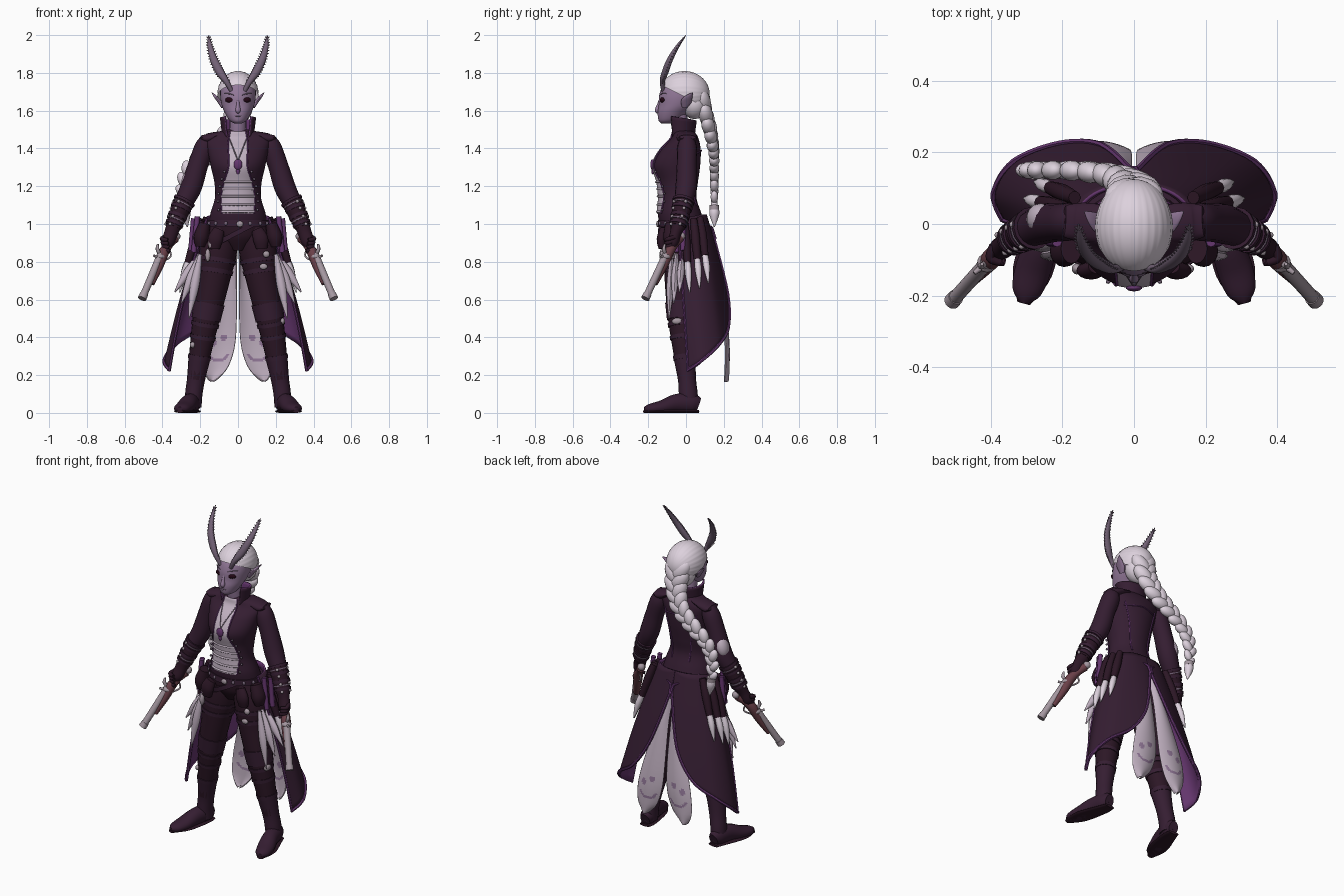
import bpy, bmesh, math
from mathutils import Vector, Matrix

cube = bpy.data.objects.get("Cube")
if cube:
    bpy.data.objects.remove(cube)


def material(name, code):
    lin = [(int(code[i:i + 2], 16) / 255) ** 2.2 for i in (0, 2, 4)] + [1]
    m = bpy.data.materials.new(name)
    m.use_nodes = True
    m.diffuse_color = lin
    m.node_tree.nodes["Principled BSDF"].inputs["Base Color"].default_value = lin
    return m


COAT = material("dark plum cloth", "382335")
LEATHER = material("dark leather", "301d2a")
LINING = material("purple lining", "65396e")
SKIN = material("violet skin", "927898")
HAIR = material("white hair", "dcd0dc")
PALE = material("pale silk", "bfafbf")
HORN = material("grey horn", "726275")
METAL = material("dull metal", "a3969f")
WOOD = material("red brown wood", "6a424a")
EYE = material("dark eye", "28101c")


def smooth(pts, steps=5):
    """Catmull-Rom through tuples of any size."""
    if len(pts) < 3:
        return [tuple(p) for p in pts]
    p = [pts[0]] + list(pts) + [pts[-1]]
    out = []
    for k in range(1, len(p) - 2):
        for s in range(steps):
            t = s / steps
            out.append(tuple(0.5 * (2 * b + (c - a) * t + (2 * a - 5 * b + 4 * c - d) * t * t
                                    + (3 * b - a - 3 * c + d) * t ** 3)
                             for a, b, c, d in zip(p[k - 1], p[k], p[k + 1], p[k + 2])))
    return out + [tuple(pts[-1])]


def at(path, t):
    i = min(int(t * (len(path) - 1)), len(path) - 2)
    return Vector(path[i]).lerp(Vector(path[i + 1]), t * (len(path) - 1) - i)


def add_sweep(bm, pts, sides=16, ref=(0, 1, 0), steps=5, level=False):
    """Loft ellipses along points (x, y, z, radius[, second radius])."""
    path = smooth([tuple(p) if len(p) == 5 else (*p, p[3]) for p in pts], steps)
    pos = [Vector(p[:3]) for p in path]
    rings = []
    for i, p in enumerate(path):
        t = (pos[min(i + 1, len(pos) - 1)] - pos[max(i - 1, 0)]).normalized()
        if level:
            t = Vector((0, 0, 1))
        a = Vector(ref).cross(t).normalized()
        b = t.cross(a)
        ring = []
        for k in range(sides):
            w = math.tau * k / sides
            q = pos[i] + a * math.cos(w) * p[3] + b * math.sin(w) * p[4]
            q.z = max(q.z, 0)
            ring.append(bm.verts.new(q))
        rings.append(ring)
    for r, s in zip(rings, rings[1:]):
        for k in range(sides):
            n = (k + 1) % sides
            bm.faces.new((r[k], r[n], s[n], s[k]))
    bm.faces.new(rings[0][::-1])
    bm.faces.new(rings[-1])


def finish(bm, name, mats, mirror=False, shell=0, inner=0):
    me = bpy.data.meshes.new(name)
    bm.to_mesh(me)
    bm.free()
    ob = bpy.data.objects.new(name, me)
    bpy.context.collection.objects.link(ob)
    for m in mats if isinstance(mats, tuple) else (mats,):
        me.materials.append(m)
    if shell:
        s = ob.modifiers.new("shell", "SOLIDIFY")
        s.thickness, s.material_offset, s.material_offset_rim = shell, inner, inner
    if mirror:
        ob.modifiers.new("mirror", "MIRROR")
    ob.select_set(True)
    bpy.context.view_layer.objects.active = ob


def sweeps(name, mat, paths, mirror=False, **kw):
    bm = bmesh.new()
    for p in paths:
        add_sweep(bm, p, **kw)
    finish(bm, name, mat, mirror)


def blobs(name, mat, items, mirror=False):
    bm = bmesh.new()
    for loc, scale, *rot in items:
        turn = rot[0] if rot else Matrix.Identity(4)
        bmesh.ops.create_uvsphere(bm, u_segments=14, v_segments=9, radius=1,
                                  matrix=Matrix.Translation(loc) @ turn @ Matrix.Diagonal((*scale, 1)))
    finish(bm, name, mat, mirror)


def sheet(name, mats, fn, nu, nv, mirror=False, shell=0, inner=0, rule=None):
    bm = bmesh.new()
    g = [[bm.verts.new(fn(i / nu, j / nv)) for j in range(nv + 1)] for i in range(nu + 1)]
    for i in range(nu):
        for j in range(nv):
            f = bm.faces.new((g[i][j], g[i][j + 1], g[i + 1][j + 1], g[i + 1][j]))
            if rule:
                f.material_index = rule((i + .5) / nu, (j + .5) / nv)
    finish(bm, name, mats, mirror, shell, inner)


def bands(name, mat, path, ts, grow, half):
    """Straps wrapped round a limb path at fractions ts."""
    fine = smooth([p if len(p) == 5 else (*p, p[3]) for p in path])
    out = []
    for t in ts:
        ends = [at(fine, max(0, min(1, t + s * half))) for s in (-1, 1)]
        out.append([(*e[:3], e[3] + grow, e[4] + grow) for e in ends])
    sweeps(name, mat, out, True)


# Jacket body
body = [(0, -.02, 1.0, .155, .12), (0, -.035, 1.06, .145, .115), (0, -.045, 1.14, .122, .1),
        (0, -.045, 1.22, .125, .108), (0, -.05, 1.31, .145, .125), (0, -.03, 1.39, .16, .108),
        (0, -.008, 1.45, .165, .075), (0, -.012, 1.485, .11, .06), (0, -.015, 1.5, .06, .045)]
sweeps("jacket", COAT, [body], sides=48, steps=8, level=True)
body_fine = smooth(body, 8)


def torso(x, z, lift=.004, side=-1):
    k = next(i for i, q in enumerate(body_fine) if q[2] > z)
    lo, hi = Vector(body_fine[k - 1]), Vector(body_fine[k])
    q = lo.lerp(hi, (z - lo.z) / (hi.z - lo.z))
    return Vector((x, q[1] + side * (q[4] * math.sqrt(max(0, 1 - (x / q[3]) ** 2)) + lift), z))


# Open front, frilled shirt, jacket edging, back seams and pendant
opening = smooth([(.042, 1.49), (.052, 1.43), (.05, 1.37), (.05, 1.3), (.075, 1.22), (.09, 1.14), (.085, 1.055)])


def shirt(u, v):
    w, z = at(opening, v)
    return torso((2 * u - 1) * w, z)


sheet("shirt_front", PALE, shirt, 16, 48)
sweeps("shirt_frills", PALE, [[(*shirt(u / 8, v), .006) for u in range(9)]
                              for v in (.66, .74, .82, .9, .97)], sides=8, steps=1)
sweeps("jacket_edging", LINING, [[(*shirt(1, v / 20), .004) for v in range(21)]], True, sides=8, steps=1)
sweeps("back_seams", LINING, [[(*torso(.06 + .05 * (k / 10) ** 2, 1.1 + k * .03, .003, 1), .0045) for k in range(11)],
                              [(*torso(k * .028, 1.39 - k * .004, .003, 1), .004) for k in range(5)]],
       True, sides=6, steps=1)
blobs("jacket_buttons", HORN, [(shirt(1, .55 + k * .08) + Vector((.016, .003, 0)), (.007, .006, .007))
                               for k in range(6)], True)
sweeps("necklace", HORN, [[(*torso(.045 - k * .009, 1.45 - k * .023, .004), .003) for k in range(6)]],
       True, sides=6)
blobs("pendant", LINING, [(torso(0, 1.315), (.023, .01, .028)), (torso(0, 1.28), (.01, .008, .018))])


# High collar, lined inside
def collar(u, v):
    w = math.radians(-132 + 264 * u)
    r = .082 + .014 * v
    return (r * math.sin(w), -.025 + r * math.cos(w) * .85, 1.455 + v * (.09 + .025 * abs(2 * u - 1)))


sheet("collar", (COAT, LINING), collar, 32, 6, shell=.01, inner=1)
sweeps("neck", SKIN, [[(0, -.015, 1.44, .05, .045), (0, -.03, 1.5, .045), (0, -.04, 1.58, .045)]], level=True)

# Sleeves, bracers, gloves
arm = [(.16, .005, 1.455, .036), (.178, .006, 1.405, .052), (.212, .004, 1.31, .053),
       (.25, 0, 1.19, .056), (.3, -.02, 1.09, .046), (.345, -.045, .98, .036)]
sweeps("sleeves", COAT, [arm], True)
sweeps("shoulder_points", COAT, [[(.07, 0, 1.48, .014, .05), (.13, .004, 1.462, .024, .055), (.165, .006, 1.452, .026, .052),
                                  (.194, .008, 1.46, .012, .044)]], True)
blobs("elbow_patch", PALE, [((-.262, .016, 1.235), (.036, .042, .062), Matrix.Rotation(.3, 4, "Y"))])
bands("bracers", LEATHER, arm, [.86], .005, .13)
bands("bracer_straps", COAT, arm, [.74, .81, .88, .95], .01, .013)
bands("bracer_trim", HORN, arm, [.775, .915], .009, .005)
arm_fine = smooth(arm)
blobs("bracer_studs", METAL, [(at(arm_fine, t).xyz + Vector((c, s, 0)) * (at(arm_fine, t)[3] + .008), (.009, .009, .009))
                              for t in (.74, .81, .88, .95) for c, s in ((.5, -.85), (.95, .2))], True)
sweeps("gloves", LEATHER, [[(.34, -.042, .99, .04), (.355, -.055, .95, .036, .03), (.372, -.07, .9, .034, .03),
                            (.378, -.078, .868, .015)]], True)
sweeps("fingers", LEATHER, [[(.392 - k * .004, -.06, .93 - k * .019, .012), (.402 - k * .004, -.095, .92 - k * .019, .012),
                             (.372 - k * .004, -.108, .915 - k * .019, .01)] for k in range(4)], True, sides=8, ref=(0, 0, 1))

# Pistols
grip, muzzle = Vector((.365, -.06, .915)), Vector((.505, -.215, .59))
axis = (muzzle - grip).normalized()
up = Vector((.6, -.5, 0)).cross(axis).cross(axis).normalized() * -1


def gun(d, h=0):
    return tuple(grip + axis * d + up * h)


sweeps("pistol_stocks", WOOD, [[(*gun(-.03, -.03), .024), (*gun(.02, -.012), .022), (*gun(.08, 0), .028),
                                (*gun(.16, -.006), .024), (*gun(.27, -.008), .015)]], True)
sweeps("pistol_barrels", METAL, [[(*gun(.1, .012), .02), (*gun(.36, .01), .019)],
                                 [(*gun(.345, .01), .022), (*gun(.375, .01), .023)]], True, steps=1)
sweeps("pistol_locks", METAL, [[(*gun(.1, .02), .009), (*gun(.085, .045), .01), (*gun(.06, .055), .005)],
                               [(*gun(.12, .02), .01), (*gun(.13, .05), .006)],
                               [(*gun(.04, -.02), .005), (*gun(.07, -.05), .005), (*gun(.12, -.02), .005)]], True, sides=8)
blobs("pistol_caps", METAL, [(gun(-.045, -.033), (.022, .022, .022)), (gun(.11, .008), (.028, .028, .018))], True)

# Trousers, straps and boots
leg = [(.075, -.01, .99, .07, .1), (.105, -.015, .86, .1, .105), (.13, -.025, .7, .085, .088),
       (.165, -.025, .52, .073, .073), (.195, -.012, .35, .06, .06), (.222, .004, .18, .046, .047)]
sweeps("trousers", LEATHER, [leg], True, sides=20)
sweeps("hips", LEATHER, [[(0, -.015, .86, .05, .07), (0, -.015, .93, .13, .11), (0, -.02, 1.01, .15, .118)]], sides=32)
bands("thigh_straps", COAT, leg, [.27, .34], .005, .014)
bands("boot_cuffs", COAT, leg, [.58], .006, .05)
bands("knee_straps", COAT, leg, [.66, .74, .86], .005, .012)
sweeps("boots", COAT, [[(.203, -.008, .3, .059, .059), (.222, .005, .18, .048), (.234, .012, .1, .046, .05),
                        (.238, .015, .03, .045, .05)]], True)
sweeps("boot_feet", COAT, [[(.236, .066, .04, .03, .04), (.24, .03, .05, .044, .052), (.258, -.05, .05, .046, .05),
                            (.283, -.13, .03, .05, .036), (.3, -.19, .022, .04, .026), (.308, -.22, .018, .012, .014)]],
       True, ref=(0, 0, 1))
sweeps("boot_soles", LEATHER, [[(.236, .068, .008, .034, .008), (.243, .01, .008, .046, .01), (.283, -.13, .008, .056, .01),
                                (.308, -.222, .008, .018, .008)]], True, ref=(0, 0, 1))

# Split coat tails
waist = smooth([(.165, -.04, 1.03), (.165, .03, 1.04), (.13, .075, 1.05), (.085, .1, 1.05), (.04, .108, 1.05), (.001, .11, 1.05)])
hem = smooth([(.365, .01, .22), (.392, .085, .27), (.335, .175, .355), (.205, .225, .45), (.09, .22, .63), (.004, .145, .93)])


def tail(u, v, lift=0):
    p = at(waist, u).lerp(at(hem, u), v)
    out = Vector((p.x, p.y, 0)).normalized()
    return p + out * (lift + .02 * math.sin(math.pi * v) * (1 - u))


sheet("coat_tails", (COAT, LINING), tail, 32, 20, True, .01, 1)
sweeps("tail_piping", LINING, [[(*tail(u / 30, .99, .002), .0085) for u in range(31)],
                               [(*tail(0, v / 12), .007) for v in range(13)],
                               [(.003, .155, .92, .009), (.01, .138, .975, .009), (.04, .13, .99, .004)]],
       True, sides=6, steps=1)

# Pale moth wings under the tails
spine = smooth([(.015, .125, .95, .01), (.045, .175, .75, .035), (.075, .21, .52, .066), (.098, .225, .36, .08),
                (.118, .225, .25, .066), (.132, .222, .19, .03), (.136, .22, .168, .004)])


def wing(u, v):
    c, s = at(spine, v), 2 * u - 1
    return (c[0] + s * c[3], c[1] - .02 * s * s, c[2])


def wing_spots(u, v):
    x, y, z = wing(u, v)
    eye = min(math.hypot(x - .075, z - .4), math.hypot(x - .13, z - .37)) < .018
    arc = .05 < math.hypot(x - .105, z - .335) < .064 and z < .31
    return int(eye or arc)


sheet("moth_wings", (PALE, SKIN), wing, 28, 80, True, .006, rule=wing_spots)

# Belt, pouches, knives and feathers
sweeps("belt", COAT, [[(0, -.02, .985, .165, .13), (0, -.02, 1.02, .163, .128)],
                      [(.006, -.02, .945, .16, .128), (-.006, -.02, .968, .16, .128)]], sides=40, steps=1)
blobs("belt_studs", HORN, [((.164 * math.sin(w), -.02 - .129 * math.cos(w), 1.003), (.009, .008, .011))
                           for w in (-1.2, -.8, -.4, .4, .8, 1.2)])
blobs("buckles_and_charms", METAL, [((.01, -.15, 1.0), (.018, .008, .016)), ((-.14, -.13, .9), (.02, .018, .034)),
                                    ((-.16, -.125, .835), (.014, .016, .035)), ((.15, -.125, .84), (.018, .014, .018)),
                                    ((.135, -.125, .775), (.022, .01, .016)), ((-.24, -.05, .36), (.016, .016, .016)),
                                    ((.235, -.045, .485), (.014, .03, .018))])
sweeps("hip_pouches", LEATHER, [[(.175, -.07, 1.0, .03, .04), (.195, -.075, .93, .04, .045), (.2, -.075, .88, .025, .03)],
                                [(.1, -.12, .97, .03, .02), (.12, -.13, .92, .04, .025), (.125, -.125, .87, .03, .02)]], True)
sweeps("hip_scrolls", LINING, [[(.215, -.05, 1.04, .014), (.235, -.05, .85, .014)],
                               [(.235, -.015, 1.03, .014), (.25, -.015, .86, .014)]], True, sides=8)
slots = (.1, .22, .34)
sweeps("knife_sheaths", LEATHER, [[(*tail(u, .02, .02), .018), (*tail(u, .15, .02), .024), (*tail(u, .3, .018), .019)]
                                  for u in slots], True, sides=10)
sweeps("knife_tips", HAIR, [[(*tail(u, .29, .018), .016), (*tail(u, .38, .02), .018), (*tail(u, .5, .016), .003)]
                            for u in slots], True, sides=10)
sweeps("feathers", PALE, [[(.2, y, .84, .01, .008), (.5 * (.2 + x), y - .008, .5 * (.84 + z), .024, .02), (x, y - .015, z, .003)]
                          for x, y, z in ((.26, -.075, .5), (.3, -.05, .58), (.335, -.02, .64))], True, sides=8)

# Head and face
sweeps("head", SKIN, [[(0, -.105, 1.532, .018, .025), (0, -.09, 1.548, .045, .055), (0, -.07, 1.59, .07, .08),
                       (0, -.045, 1.63, .086, .1), (0, -.03, 1.68, .094, .112), (0, -.018, 1.73, .09, .106),
                       (0, -.01, 1.765, .065, .08), (0, -.005, 1.785, .02, .03)]], sides=40, level=True)
sweeps("nose", SKIN, [[(0, -.135, 1.665, .006), (0, -.145, 1.63, .009), (0, -.153, 1.602, .014, .012), (0, -.147, 1.59, .008)]])
blobs("lips", HORN, [((0, -.145, 1.573), (.021, .006, .004)), ((0, -.142, 1.565), (.017, .007, .005))])
blobs("eyes", EYE, [((.046, -.126, 1.657), (.024, .01, .014), Matrix.Rotation(.4, 4, "Z"))], True)
sweeps("brows", HORN, [[(.022, -.137, 1.682, .002), (.05, -.126, 1.69, .003), (.074, -.104, 1.69, .002)]], True, sides=6)
sweeps("ears", SKIN, [[(.08, -.008, 1.62, .01, .016), (.1, .002, 1.65, .01, .028), (.12, .018, 1.675, .008, .018),
                       (.138, .035, 1.695, .002)]], True)

# Combed hair cap, trimmed along the hairline
bm = bmesh.new()
bmesh.ops.create_uvsphere(bm, u_segments=96, v_segments=40, radius=1, matrix=Matrix.Rotation(math.pi / 2, 4, "X"))
for v in bm.verts:
    groove = 1 + .02 * abs(math.sin(14 * math.atan2(v.co.x, v.co.z))) * math.hypot(v.co.x, v.co.z)
    v.co = Vector((v.co.x * .107 * groove, v.co.y * .133 - .008, v.co.z * .118 * groove + 1.69))
bmesh.ops.bisect_plane(bm, geom=bm.verts[:] + bm.edges[:] + bm.faces[:], plane_co=(0, -.13, 1.735),
                       plane_no=(0, .5, 1), clear_inner=True)
finish(bm, "hair_cap", HAIR)
blobs("nape_hair", HAIR, [((0, .045, 1.64), (.088, .072, .085))])

# Braid of alternating strands
braid = smooth([(0, .085, 1.67, .068), (-.01, .11, 1.56, .06), (-.06, .135, 1.46, .053), (-.15, .148, 1.38, .047),
                (-.245, .15, 1.3, .042), (-.285, .15, 1.2, .037), (-.28, .15, 1.09, .028)])
strands = []
for k in range(23):
    p, q = at(braid, k / 23), at(braid, min(1, k / 23 + .03))
    t = (q - p).xyz.normalized()
    side = t.cross(Vector((0, 1, 0))).normalized() * (1 if k % 2 else -1)
    turn = (t * .9 - side * .6).to_track_quat("Z", "Y").to_matrix().to_4x4()
    strands.append((p.xyz + side * p.w * .4, (p.w * .62, p.w * .7, p.w * 1.1), turn))
blobs("braid", HAIR, strands)
sweeps("braid_tuft", HAIR, [[(-.28, .15, 1.09, .022), (-.277, .15, 1.05, .026), (-.268, .15, .985, .003)]])
sweeps("braid_tie", METAL, [[(-.281, .15, 1.1, .026), (-.279, .15, 1.075, .026)]])

# Feathered antenna horns
horn = [(.035, -.12, 1.705, .011, .011), (.062, -.125, 1.755, .015, .014), (.096, -.11, 1.805, .022, .018),
        (.128, -.085, 1.87, .02, .016), (.148, -.045, 1.94, .013, .01), (.155, 0, 2.0, .002, .002)]
fine = smooth(horn)
combs = []
for k in range(4, 24):
    p, q = at(fine, k / 25), at(fine, (k + 1) / 25)
    t = (q - p).xyz.normalized()
    side = Vector((0, 1, 0)).cross(t).normalized()
    combs += [[(*p.xyz, .006), (*(p.xyz + side * s * (p[3] + .005) + t * .014), .002)] for s in (-1, 1)]
sweeps("horns", HORN, [horn], True, sides=12)
sweeps("horn_combs", HORN, combs, True, sides=6, ref=(0, 1, .1))

bpy.ops.object.shade_smooth_by_angle(angle=math.radians(50))
